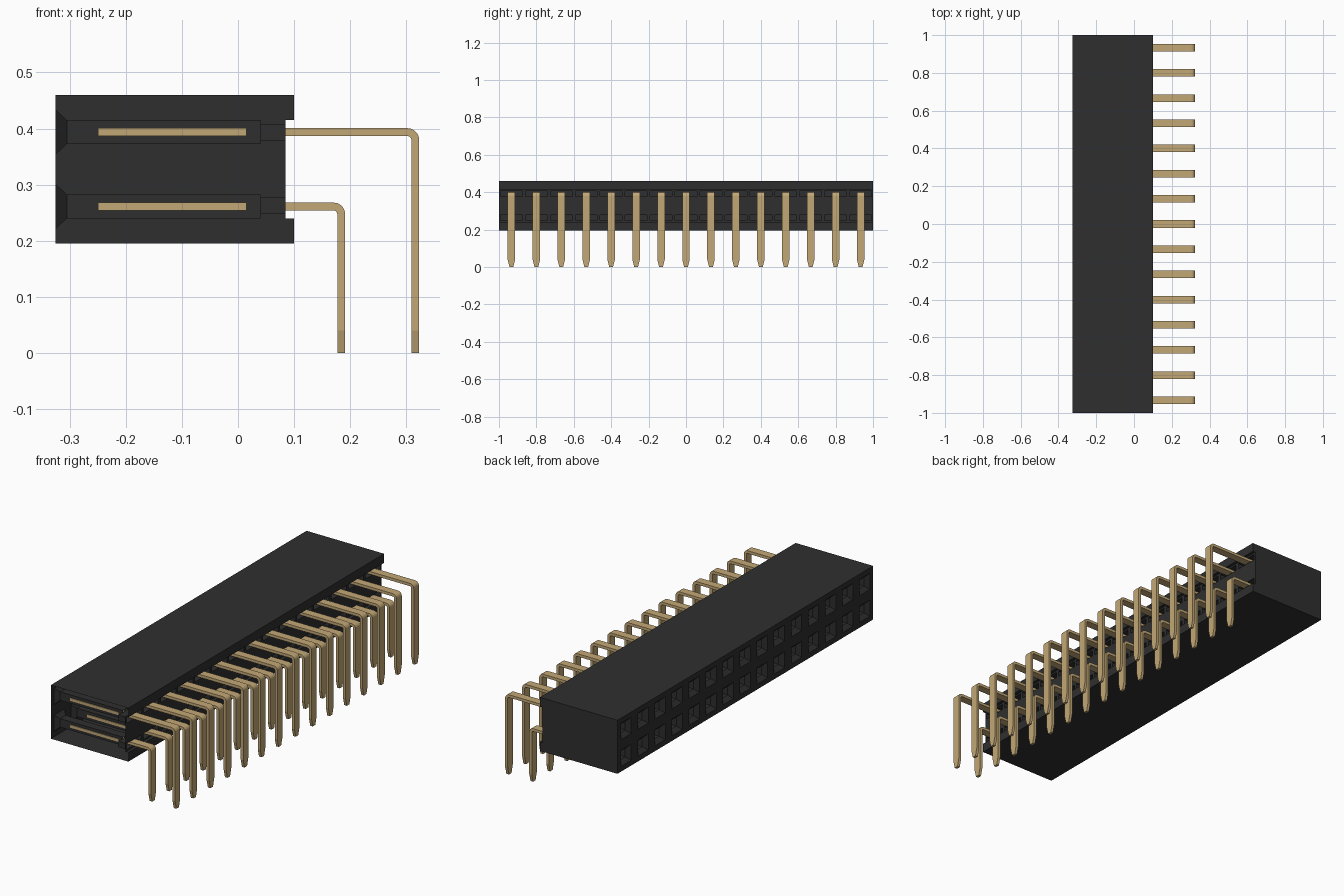
import bpy, bmesh, math
from mathutils import Vector, Matrix

cube = bpy.data.objects.get("Cube")
if cube:
    bpy.data.objects.remove(cube, do_unlink=True)

COUNT, PITCH = 15, 2 / 15
MID_Z, HALF_Z = 0.3275, 0.1325
FACE_X, BACK_X, NOTCH_X, INNER_X = -0.325, 0.1, 0.085, 0.04
ROW_Z = (MID_Z - HALF_Z / 2, MID_Z + HALF_Z / 2)
BEND_X = (0.184, 0.316)


def material(name, rgb, rough):
    m = bpy.data.materials.new(name)
    m.use_nodes = True
    color = (*rgb, 1)
    m.diffuse_color = color
    bsdf = m.node_tree.nodes["Principled BSDF"]
    bsdf.inputs["Base Color"].default_value = color
    bsdf.inputs["Roughness"].default_value = rough
    return m


black = material("black plastic", (0.028, 0.028, 0.028), 0.6)
gold = material("gold metal", (0.54, 0.39, 0.18), 0.5)


def add_object(name, mesh, y=0, z=0):
    ob = bpy.data.objects.new(name, mesh)
    ob.location = (0, y, z)
    bpy.context.collection.objects.link(ob)
    return ob


def to_mesh(name, bm, mat):
    mesh = bpy.data.meshes.new(name)
    bm.to_mesh(mesh)
    bm.free()
    mesh.materials.append(mat)
    return mesh


def panel(bm, x, levels, facing):
    """Upright panel of cells, one column per contact; returns rows of faces."""
    rows = []
    for z0, z1 in zip(levels, levels[1:]):
        row = []
        for i in range(COUNT):
            y0, y1 = -1 + i * PITCH, -1 + (i + 1) * PITCH
            ring = [(x, y0, z0), (x, y1, z0), (x, y1, z1), (x, y0, z1)]
            row.append(bm.faces.new([bm.verts.new(p) for p in ring[::facing]]))
        rows.append(row)
    bm.normal_update()
    return rows


def sink(bm, faces, x):
    """Push faces to x, leaving walls behind them."""
    tips = bmesh.ops.extrude_discrete_faces(bm, faces=faces)["faces"]
    for f in tips:
        for v in f.verts:
            v.co.x = x
    return tips


# Housing: notched outer skin, open at the front end
bm = bmesh.new()
lower = [(FACE_X, -HALF_Z), (BACK_X, -HALF_Z), (BACK_X, -0.0875), (NOTCH_X, -0.0875)]
for side in (1, -1):
    rails = [[bm.verts.new((x, y, MID_Z + side * z)) for x, z in lower] for y in (-1, 1)]
    for i in range(3):
        quad = [rails[0][i], rails[0][i + 1], rails[1][i + 1], rails[1][i]]
        bm.faces.new(quad[::side])
outline = lower + [(x, -z) for x, z in reversed(lower)]
bm.faces.new([bm.verts.new((x, 1, MID_Z + z)) for x, z in reversed(outline)])

# Mating face: square funnels leading into narrow tubes
cells = sum(panel(bm, FACE_X, (MID_Z - HALF_Z, MID_Z, MID_Z + HALF_Z), -1), [])
bmesh.ops.inset_individual(bm, faces=cells, thickness=0.026, use_even_offset=True)
bmesh.ops.inset_individual(bm, faces=cells, thickness=0.019, depth=-0.02, use_even_offset=True)
tips = sink(bm, cells, INNER_X)
bmesh.ops.delete(bm, geom=tips, context='FACES')

# Rear panel: shallow pockets around the pins
rows = panel(bm, NOTCH_X, (0.24, 0.285, 0.37, 0.415), 1)
pockets = rows[0] + rows[2]
bmesh.ops.inset_individual(bm, faces=pockets, thickness=0.008, use_even_offset=True)
sink(bm, pockets, INNER_X)
bmesh.ops.remove_doubles(bm, verts=bm.verts, dist=0.0001)
add_object("housing", to_mesh("housing", bm, black))


def pin_mesh(name, x_end, z_top):
    """Flat right-angle pin with a rounded bend and a tapered foot."""
    half, radius, wide = 0.007, 0.014, 0.02
    stations = [(INNER_X - 0.01, z_top, 0, wide)]
    for k in range(6):
        a = math.radians(18 * k)
        stations.append((x_end - radius + radius * math.sin(a),
                         z_top - radius + radius * math.cos(a), a, wide))
    down = math.pi / 2
    stations += [(x_end, 0.04, down, wide), (x_end, 0, down, wide / 2)]
    bm = bmesh.new()
    rings = []
    for x, z, a, w in stations:
        n = Vector((math.sin(a), 0, math.cos(a))) * half
        c, s = Vector((x, 0, z)), Vector((0, w, 0))
        rings.append([bm.verts.new(p) for p in (c + n - s, c + n + s, c - n + s, c - n - s)])
    for a, b in zip(rings, rings[1:]):
        for i in range(4):
            j = (i + 1) % 4
            bm.faces.new((a[i], b[i], b[j], a[j]))
    bm.faces.new(rings[0])
    bm.faces.new(rings[-1][::-1])
    bmesh.ops.recalc_face_normals(bm, faces=bm.faces)
    return to_mesh(name, bm, gold)


# Spring contact: two thin leaves set into the tube walls
bm = bmesh.new()
for side in (-1, 1):
    place = Matrix.Translation((-0.117, side * 0.0218, 0)) @ Matrix.Diagonal((0.265, 0.006, 0.014, 1))
    bmesh.ops.create_cube(bm, size=1, matrix=place)
contact = to_mesh("contact", bm, gold)

# Fill both rows
for label, z, x_end in zip(("lower", "upper"), ROW_Z, BEND_X):
    pin = pin_mesh(label + "_pin", x_end, z)
    for i in range(COUNT):
        y = -1 + (i + 0.5) * PITCH
        add_object(f"{label}_pin_{i + 1}", pin, y)
        add_object(f"{label}_contact_{i + 1}", contact, y, z)
